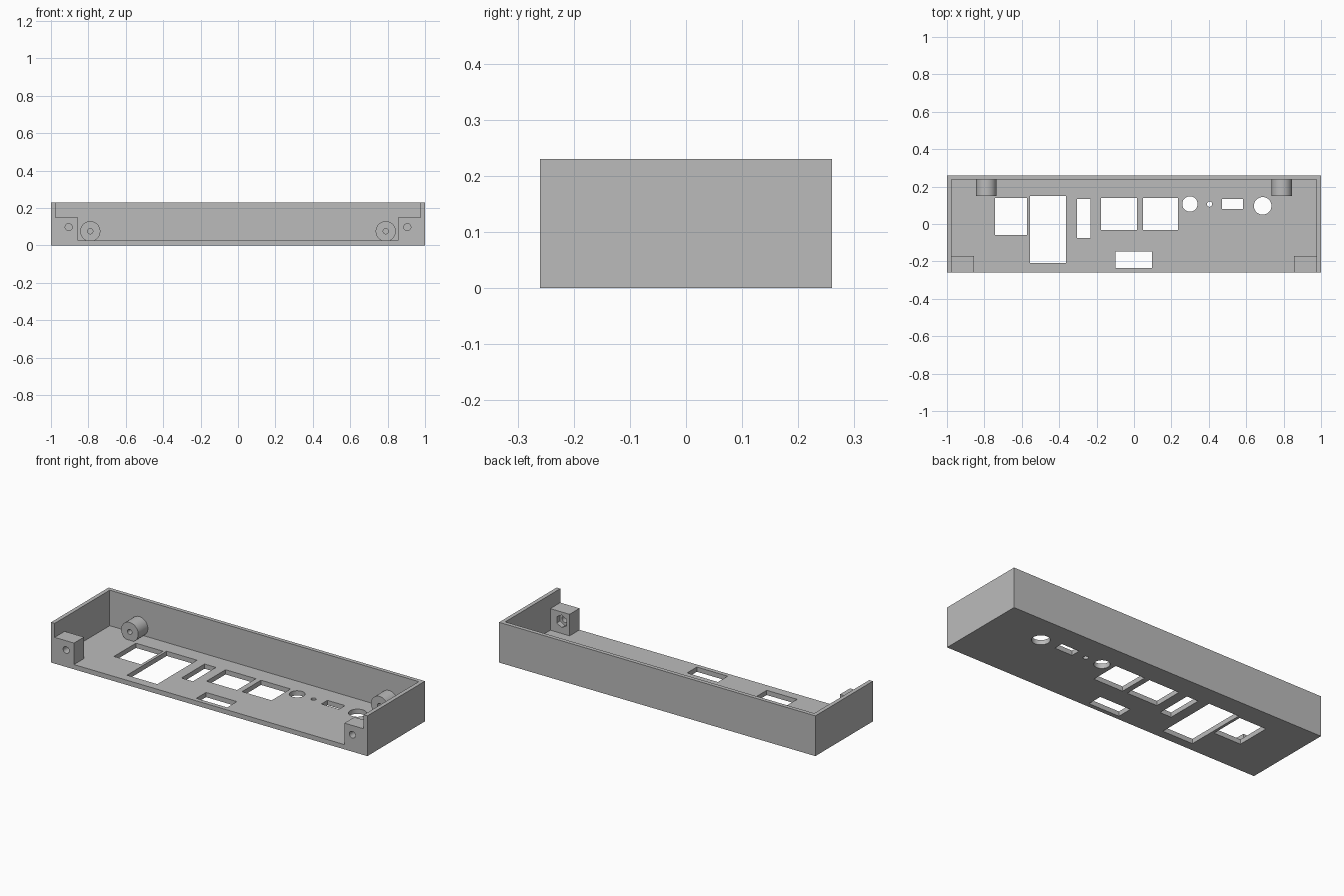
import bpy
from math import radians
from mathutils import Vector

if "Cube" in bpy.data.objects:
    bpy.data.objects.remove(bpy.data.objects["Cube"], do_unlink=True)

grey = bpy.data.materials.new("light grey")
grey.use_nodes = True
grey.diffuse_color = (0.5, 0.5, 0.5, 1)
grey.node_tree.nodes["Principled BSDF"].inputs["Base Color"].default_value = (0.5, 0.5, 0.5, 1)

X, Y, H = 1.0, 0.26, 0.23      # half length, half depth, height
WALL, FLOOR = 0.023, 0.027


def box(name, lo, hi):
    lo, hi = Vector(lo), Vector(hi)
    bpy.ops.mesh.primitive_cube_add(size=1, location=(lo + hi) / 2)
    ob = bpy.context.object
    ob.name = name
    ob.scale = hi - lo
    bpy.ops.object.transform_apply(location=True, rotation=True, scale=True)
    ob.data.materials.append(grey)
    return ob


def cylinder(name, centre, radius, length, axis="Z", sides=48):
    rot = (radians(90), 0, 0) if axis == "Y" else (0, 0, 0)
    bpy.ops.mesh.primitive_cylinder_add(vertices=sides, radius=radius, depth=length,
                                        location=centre, rotation=rot)
    ob = bpy.context.object
    ob.name = name
    bpy.ops.object.transform_apply(location=True, rotation=True, scale=True)
    ob.data.materials.append(grey)
    return ob


def combine(target, tool, operation):
    mod = target.modifiers.new(operation, "BOOLEAN")
    mod.operation, mod.solver, mod.object = operation, "EXACT", tool
    bpy.context.view_layer.objects.active = target
    bpy.ops.object.modifier_apply(modifier=mod.name)
    bpy.data.objects.remove(tool, do_unlink=True)


# Tray with a floor, two ends and a back wall
tray = box("panel_tray", (-X, -Y, 0), (X, Y, H))
combine(tray, box("cavity", (-X + WALL, -Y - 0.1, FLOOR), (X - WALL, Y - WALL, H + 0.1)),
        "DIFFERENCE")

for s in (-1, 1):
    # Front corner mounting blocks with screw hole and nut pocket
    x1, x2 = sorted((s * 0.855, s * (X - 0.01)))
    combine(tray, box("corner_block", (x1, -Y, 0.01), (x2, -0.17, 0.15)), "UNION")
    combine(tray, cylinder("screw_hole", (s * 0.905, -0.2, 0.097), 0.019, 0.3, "Y"), "DIFFERENCE")
    combine(tray, cylinder("nut_pocket", (s * 0.905, -0.17, 0.097), 0.036, 0.06, "Y", 6),
            "DIFFERENCE")
    # Round bosses on the back wall with blind pilot holes
    combine(tray, cylinder("boss", (s * 0.79, 0.2, 0.075), 0.054, 0.1, "Y"), "UNION")
    combine(tray, cylinder("pilot_hole", (s * 0.79, 0.18, 0.075), 0.014, 0.1, "Y", 24),
            "DIFFERENCE")

# Rectangular connector openings: x from, x to, y from, y to
openings = [
    (-0.743, -0.572, -0.059, 0.139),
    (-0.556, -0.364, -0.209, 0.15),
    (-0.305, -0.233, -0.075, 0.134),
    (-0.176, 0.016, -0.032, 0.139),
    (0.048, 0.235, -0.032, 0.139),
    (0.471, 0.583, 0.08, 0.134),
    (-0.099, 0.096, -0.235, -0.147),
]
for a, b, c, d in openings:
    combine(tray, box("opening", (a, c, -0.05), (b, d, 0.06)), "DIFFERENCE")

# Round connector openings: x, y, radius
for x, y, r in [(0.299, 0.107, 0.041), (0.404, 0.106, 0.014), (0.688, 0.097, 0.047)]:
    combine(tray, cylinder("round_opening", (x, y, 0), r, 0.1), "DIFFERENCE")

# Smooth the round parts, keep the edges sharp
bpy.ops.object.select_all(action="DESELECT")
tray.select_set(True)
bpy.context.view_layer.objects.active = tray
bpy.ops.object.shade_smooth_by_angle(angle=radians(30))
